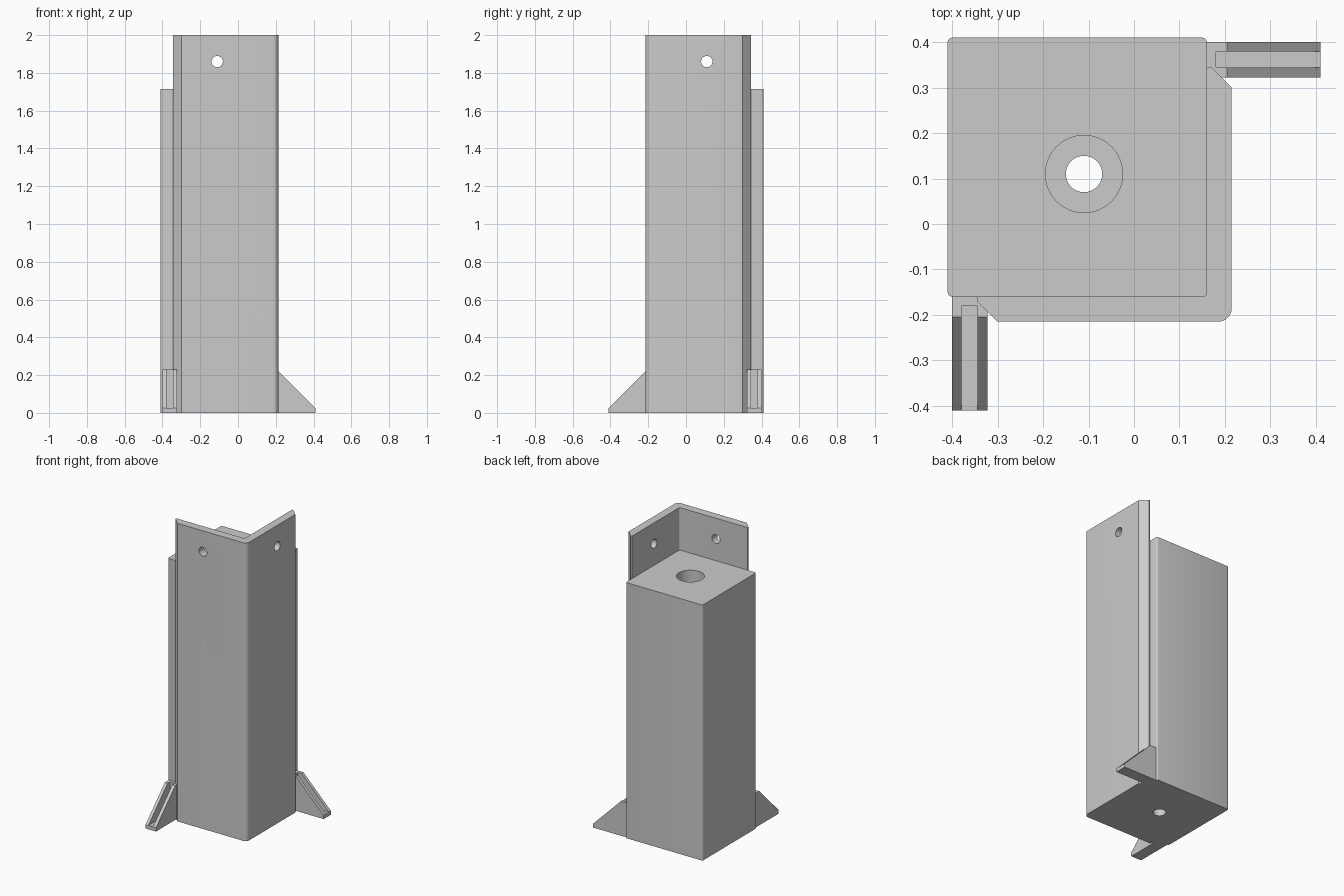
import bpy, bmesh, math
from mathutils import Vector, Matrix

cube = bpy.data.objects.get("Cube")
if cube:
    bpy.data.objects.remove(cube, do_unlink=True)

grey = bpy.data.materials.new("light grey")
grey.use_nodes = True
colour = (0.6, 0.6, 0.6, 1)
grey.diffuse_color = colour
grey.node_tree.nodes["Principled BSDF"].inputs["Base Color"].default_value = colour

# Reflection across the diagonal that swaps the front side and the left side
DIAGONAL = Matrix(((0, -1, 0, 0), (-1, 0, 0, 0), (0, 0, 1, 0), (0, 0, 0, 1)))
AXIS = (-0.11, 0.11)      # bore centre
BLOCK_TOP = 1.715


def arc(cx, cy, r, start, end, steps=8):
    """Points along a circular arc, angles in degrees."""
    angles = [math.radians(start + (end - start) * i / steps) for i in range(steps + 1)]
    return [(cx + r * math.cos(a), cy + r * math.sin(a)) for a in angles]


def make_object(name, bm):
    bmesh.ops.recalc_face_normals(bm, faces=bm.faces)
    mesh = bpy.data.meshes.new(name)
    bm.to_mesh(mesh)
    bm.free()
    mesh.materials.append(grey)
    obj = bpy.data.objects.new(name, mesh)
    bpy.context.collection.objects.link(obj)
    return obj


def prism(name, points, depth):
    """Extrude a closed 3D outline along the depth vector."""
    bm = bmesh.new()
    face = bm.faces.new([bm.verts.new(p) for p in points])
    new = bmesh.ops.extrude_face_region(bm, geom=[face])["geom"]
    bmesh.ops.translate(bm, vec=Vector(depth),
                        verts=[v for v in new if isinstance(v, bmesh.types.BMVert)])
    return make_object(name, bm)


def upright(name, outline, z0, z1):
    return prism(name, [(x, y, z0) for x, y in outline], (0, 0, z1 - z0))


def cut(target, cutters):
    """Subtract the cutters for good, then remove them."""
    bpy.context.view_layer.objects.active = target
    for cutter in cutters:
        cutter.hide_render = True
        mod = target.modifiers.new("cut", 'BOOLEAN')
        mod.operation, mod.solver, mod.object = 'DIFFERENCE', 'EXACT', cutter
        bpy.ops.object.modifier_apply(modifier=mod.name)
        bpy.data.objects.remove(cutter, do_unlink=True)


def circle(cx, cy, r):
    return arc(cx, cy, r, 0, 360, 48)[:-1]


# Square block with rounded upright edges and a stepped bore
lo, hi, r = -0.41, 0.16, 0.01
block_outline = (arc(hi - r, -hi + r, r, -90, 0, 4) + arc(hi - r, -lo - r, r, 0, 90, 4)
                 + arc(lo + r, -lo - r, r, 90, 180, 4) + arc(lo + r, -hi + r, r, 180, 270, 4))
block = upright("block", block_outline, 0, BLOCK_TOP)
cut(block, [upright("bore_cutter", circle(*AXIS, 0.085), 0.06, 1.9),
            upright("drain_cutter", circle(*AXIS, 0.04), -0.1, 0.2)])

# Tall corner plate wrapping the front and left sides, with chamfered ends
plate_outline = ([(-0.345, -0.16), (-0.345, -0.17), (-0.30, -0.215)]
                 + arc(0.185, -0.185, 0.03, -90, 0)
                 + [(0.215, 0.30), (0.17, 0.345), (0.16, 0.345)]
                 + arc(hi - r, -hi + r, r, 0, -90, 4))
plate = upright("corner_plate", plate_outline, 0, 2.0)
screw_cutters = []
for side in ("front", "left"):
    hole = prism(side + "_screw_cutter",
                 [(x, -0.3, z) for x, z in circle(-0.11, 1.86, 0.03)], (0, 0.25, 0))
    if side == "left":
        hole.data.transform(DIAGONAL)
        hole.data.flip_normals()
    screw_cutters.append(hole)
cut(plate, screw_cutters)

# Sloped feet, each with a flat-floored channel between two side webs
parts = [block, plate]
for side in ("left", "front"):
    profile = [(0.155, 0), (0.41, 0), (0.41, 0.025), (0.205, 0.23), (0.155, 0.23)]
    foot = prism(side + "_foot", [(x, 0.322, z) for x, z in profile], (0, 0.078, 0))
    channel = upright("channel_cutter",
                      [(0.18, 0.344), (0.5, 0.344), (0.5, 0.379), (0.18, 0.379)], 0.025, 0.4)
    cut(foot, [channel])
    if side == "front":
        foot.data.transform(DIAGONAL)
        foot.data.flip_normals()
    parts.append(foot)

# Smooth the rounded surfaces, keep the hard edges
bpy.ops.object.select_all(action='DESELECT')
for part in parts:
    part.select_set(True)
bpy.context.view_layer.objects.active = block
bpy.ops.object.shade_smooth_by_angle(angle=math.radians(35))
